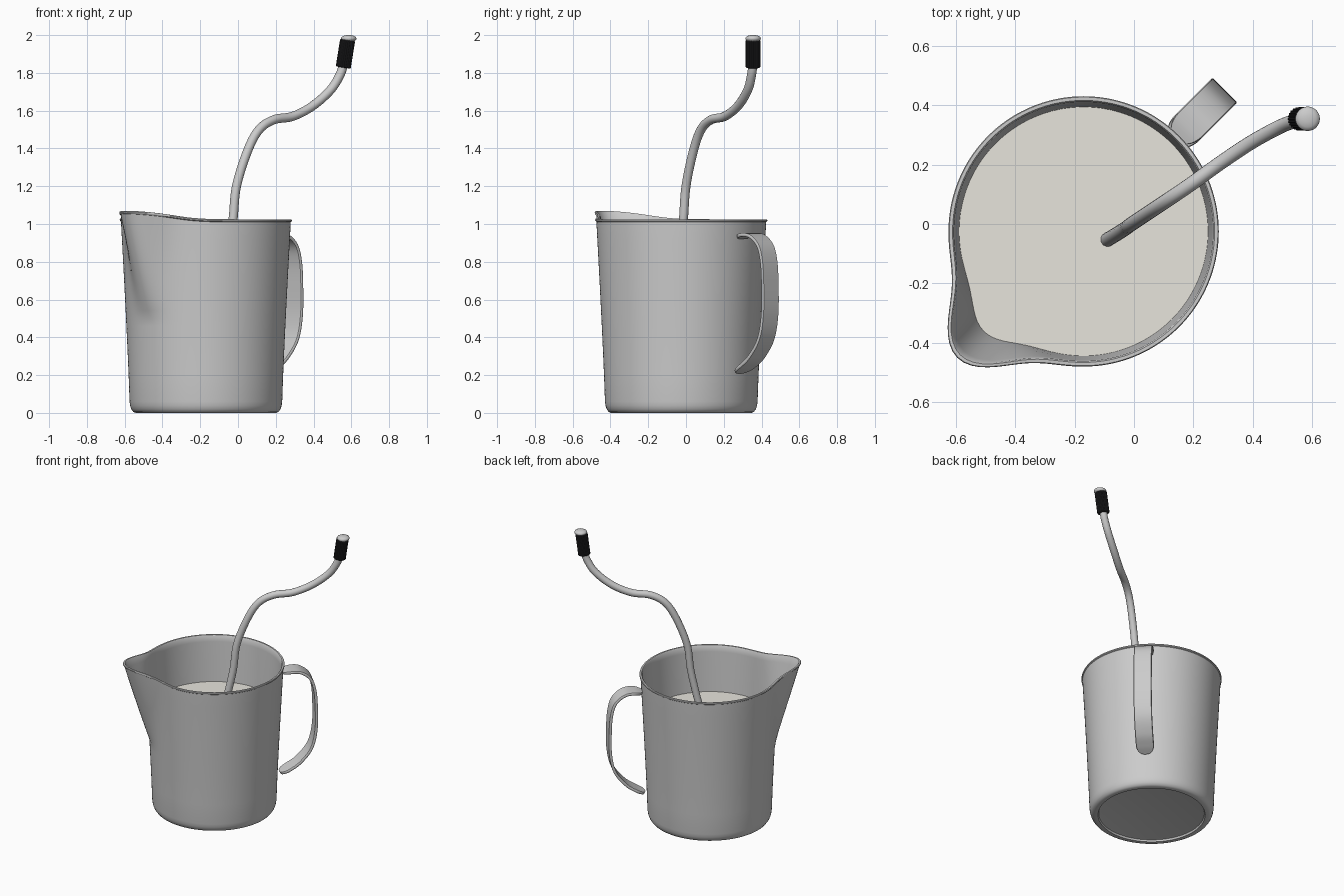
import bpy, bmesh, math
from mathutils import Vector

if "Cube" in bpy.data.objects:
    bpy.data.objects.remove(bpy.data.objects["Cube"])

CX, CY = -0.17, -0.025          # jug axis
SPOUT = math.radians(225)
N = 144


def finish(name, bm, mat=None, angle=40):
    bmesh.ops.recalc_face_normals(bm, faces=bm.faces)
    me = bpy.data.meshes.new(name)
    bm.to_mesh(me)
    bm.free()
    ob = bpy.data.objects.new(name, me)
    bpy.context.collection.objects.link(ob)
    if mat:
        me.materials.append(mat)
    bpy.ops.object.select_all(action='DESELECT')
    ob.select_set(True)
    bpy.context.view_layer.objects.active = ob
    bpy.ops.object.shade_smooth_by_angle(angle=math.radians(angle))
    return ob


def material(name, col):
    m = bpy.data.materials.new(name)
    m.diffuse_color = (*col, 1)
    m.use_nodes = True
    m.node_tree.nodes["Principled BSDF"].inputs["Base Color"].default_value = m.diffuse_color
    return m


def spline(pts, steps=8):
    """Catmull-Rom through the points."""
    p = [Vector(q) for q in pts]
    p = [2 * p[0] - p[1]] + p + [2 * p[-1] - p[-2]]
    out = []
    for i in range(1, len(p) - 2):
        a, b, c, d = p[i - 1:i + 3]
        for k in range(steps):
            t = k / steps
            out.append(0.5 * (2 * b + (c - a) * t + (2 * a - 5 * b + 4 * c - d) * t * t
                              + (3 * b - a - 3 * c + d) * t ** 3))
    return out + [p[-2]]


def loft(bm, rings):
    for a, b in zip(rings, rings[1:]):
        n = len(a)
        for i in range(n):
            bm.faces.new((a[i], a[(i + 1) % n], b[(i + 1) % n], b[i]))


def jug_ring(bm, r, z):
    """Circle pulled out and up towards the spout above z = 0.5."""
    t = min(max((z - 0.5) / 0.52, 0), 1)
    ring = []
    for i in range(N):
        a = 2 * math.pi * i / N
        off = math.degrees(abs(a - SPOUT))
        off = min(off, 360 - off)
        rr = r + 0.147 * t * math.exp(-0.5 * (off / (8.5 + 3.5 * t)) ** 2)
        zz = z + 0.045 * t ** 2 * math.exp(-0.5 * (off / 19) ** 2)
        ring.append(bm.verts.new((CX + rr * math.cos(a), CY + rr * math.sin(a), zz)))
    return ring


def wall(z):
    return 0.404 + 0.046 * (max(z - 0.06, 0) / 0.96) ** 1.15


# Jug: underside, outer wall, rolled rim, inner wall and floor
TH = 0.013
levels = [0.06, 0.2, 0.35, 0.46, 0.5, 0.54, 0.6, 0.68, 0.76, 0.84, 0.92, 0.98]
prof = [(0.33, 0.015), (0.343, 0.012), (0.348, 0.0), (0.372, 0.0), (0.385, 0.006),
        (0.395, 0.02), (0.401, 0.038)]
prof += [(wall(z), z) for z in levels]
prof += [(0.449, 1.010), (0.455, 1.014), (0.456, 1.020), (0.453, 1.025), (0.442, 1.025), (0.437, 1.018)]
prof += [(wall(z) - TH, z) for z in reversed(levels)]
prof += [(0.37, 0.035)]
bm = bmesh.new()
rings = [jug_ring(bm, r, z) for r, z in prof]
loft(bm, rings)
bm.faces.new(rings[0])
bm.faces.new(rings[-1])
finish("jug", bm)

# Milk surface
bm = bmesh.new()
bm.faces.new(jug_ring(bm, wall(0.7) - TH + 0.002, 0.70))
milk = finish("milk", bm, material("milk_cream", (0.80, 0.78, 0.72)))
if milk.data.polygons[0].normal.z < 0:
    milk.data.flip_normals()

# Handle: bent strap with rounded ends, running out along the 45 degree direction
path = spline([(0.445, 0.93), (0.50, 0.942), (0.565, 0.935), (0.627, 0.885), (0.655, 0.80), (0.664, 0.68),
               (0.662, 0.52), (0.632, 0.39), (0.56, 0.295), (0.49, 0.245), (0.43, 0.215)], 8)
out = Vector((1, 1, 0)).normalized()
side = Vector((-1, 1, 0)).normalized()
up = Vector((0, 0, 1))
total = sum((b - a).length for a, b in zip(path, path[1:]))
bm = bmesh.new()
rings, run = [], 0.0
for i, p in enumerate(path):
    if i:
        run += (p - path[i - 1]).length
    t = (path[min(i + 1, len(path) - 1)] - path[max(i - 1, 0)]).normalized()
    nrm = out * t.y - up * t.x
    e = min(run, total - run, 0.07) / 0.07
    w = 0.014 + 0.045 * math.sqrt(max(0, 1 - (1 - e) ** 2))
    c = Vector((CX, CY, 0)) + out * p.x + up * p.y
    h = 0.009
    rings.append([bm.verts.new(c + side * (w * u) + nrm * (h * v)) for u, v in
                  ((-0.94, -1), (0.94, -1), (1, -0.5), (1, 0.5), (0.94, 1), (-0.94, 1), (-1, 0.5), (-1, -0.5))])
loft(bm, rings)
bm.faces.new(rings[0])
bm.faces.new(rings[-1])
finish("handle", bm, angle=50)

# Steam wand: S-shaped tube dipping into the milk
pts = spline([(-0.11, -0.065, 0.60), (-0.088, -0.052, 0.70), (-0.055, -0.032, 0.86), (-0.027, -0.014, 1.02),
              (-0.008, 0.0, 1.2), (0.052, 0.04, 1.39), (0.112, 0.08, 1.5), (0.19, 0.133, 1.552),
              (0.29, 0.205, 1.57), (0.395, 0.275, 1.625), (0.49, 0.327, 1.71), (0.54, 0.347, 1.79),
              (0.559, 0.354, 1.85), (0.565, 0.355, 1.89)], 8)
cu = bpy.data.curves.new("steam_wand", 'CURVE')
cu.dimensions = '3D'
cu.bevel_depth = 0.024
cu.bevel_resolution = 6
cu.use_fill_caps = True
s = cu.splines.new('POLY')
s.points.add(len(pts) - 1)
for q, p in zip(s.points, pts):
    q.co = (*p, 1)
s.use_smooth = True
bpy.context.collection.objects.link(bpy.data.objects.new("steam_wand", cu))


def turned(name, base, axis, profile, n, mat=None, flute=0.0, angle=40):
    """Turned part along an axis, optionally fluted."""
    rot = Vector((0, 0, 1)).rotation_difference(Vector(axis))
    bm = bmesh.new()
    rings = []
    for r, z in profile:
        ring = []
        for i in range(n):
            a = 2 * math.pi * i / n
            rr = r - (flute if i % 4 >= 2 else 0)
            ring.append(bm.verts.new(Vector(base) + rot @ Vector((rr * math.cos(a), rr * math.sin(a), z))))
        rings.append(ring)
    loft(bm, rings)
    bm.faces.new(rings[0])
    bm.faces.new(rings[-1])
    return finish(name, bm, mat, angle)


# Black fluted grip, neck and steel end cap
axis = (0.024, 0.0, 0.15)
black = material("black_rubber", (0.02, 0.02, 0.022))
turned("grip", (0.557, 0.355, 1.828), axis,
       [(0.034, 0), (0.040, 0.004), (0.040, 0.144), (0.034, 0.149)], 96, black, 0.003, 25)
turned("neck", (0.579, 0.355, 1.965), axis, [(0.026, 0), (0.026, 0.018)], 32)
turned("end_cap", (0.586, 0.355, 1.964), (0, 0, 1),
       [(0.024, 0), (0.034, 0.006), (0.040, 0.013), (0.041, 0.019), (0.038, 0.026), (0.028, 0.032), (0.012, 0.036)], 40)
